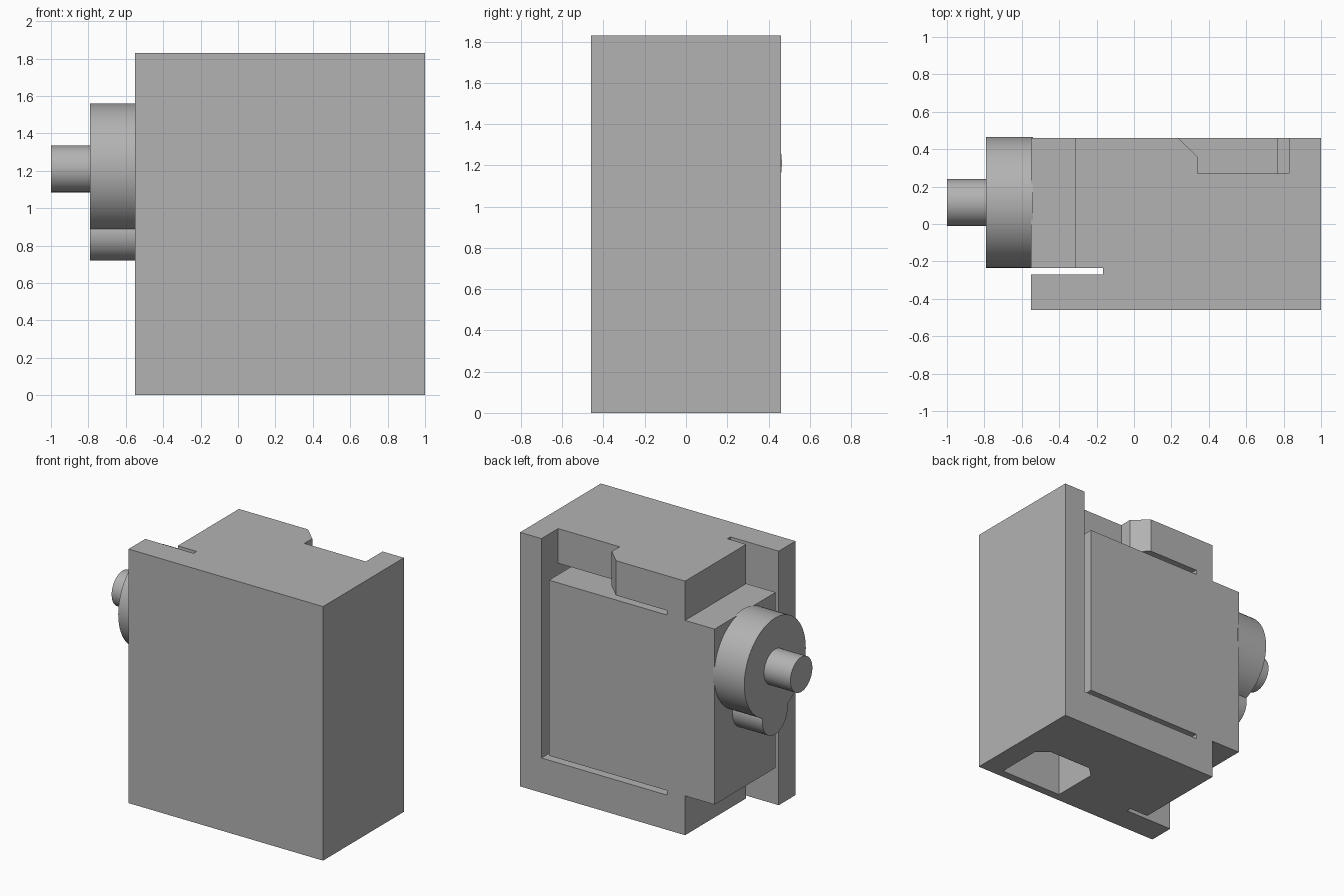
import bpy
import math

old = bpy.data.objects.get("Cube")
if old:
    bpy.data.objects.remove(old, do_unlink=True)

grey = bpy.data.materials.new("plain_grey")
grey.use_nodes = True
COLOUR = (0.45, 0.45, 0.45, 1)
grey.diffuse_color = COLOUR
grey.node_tree.nodes["Principled BSDF"].inputs["Base Color"].default_value = COLOUR


def prism(name, outline, z0, z1):
    """Extrude a counter-clockwise plan outline from z0 to z1."""
    n = len(outline)
    verts = [(x, y, z) for z in (z0, z1) for x, y in outline]
    faces = [tuple(reversed(range(n))), tuple(range(n, 2 * n))]
    faces += [(i, (i + 1) % n, (i + 1) % n + n, i + n) for i in range(n)]
    mesh = bpy.data.meshes.new(name)
    mesh.from_pydata(verts, [], faces)
    mesh.materials.append(grey)
    obj = bpy.data.objects.new(name, mesh)
    bpy.context.collection.objects.link(obj)
    return obj


def box(name, x0, x1, y0, y1, z0, z1):
    return prism(name, [(x0, y0), (x1, y0), (x1, y1), (x0, y1)], z0, z1)


def cut(target, cutter):
    mod = target.modifiers.new("cut", "BOOLEAN")
    mod.operation = "DIFFERENCE"
    mod.solver = "EXACT"
    mod.object = cutter
    bpy.context.view_layer.objects.active = target
    bpy.ops.object.modifier_apply(modifier=mod.name)
    bpy.data.objects.remove(cutter, do_unlink=True)


def disc(name, x0, x1, y, z, radius):
    """Cylinder along x with smooth sides."""
    bpy.ops.mesh.primitive_cylinder_add(
        vertices=64, radius=radius, depth=x1 - x0,
        location=((x0 + x1) / 2, y, z), rotation=(0, math.pi / 2, 0))
    obj = bpy.context.object
    obj.name = name
    obj.data.materials.append(grey)
    bpy.ops.object.shade_smooth_by_angle(angle=math.radians(30))
    return obj


# Housing with a slot behind its front plate
BACK, TOP, SLOT = 0.46, 1.83, -0.235
housing = prism("housing", [
    (-0.55, -0.46), (1, -0.46), (1, BACK), (-0.315, BACK),
    (-0.315, SLOT), (-0.165, SLOT), (-0.165, -0.27), (-0.55, -0.27)], 0, TOP)

# Motor recess, open at the back
cut(housing, box("recess", -0.17, 0.83, -0.23, 0.6, 0.25, 1.58))

# Cable notch in the top wall
cut(housing, prism("notch", [
    (0.34, 0.27), (0.83, 0.27), (0.83, 0.6), (0.09, 0.6), (0.34, 0.36)], 1.5, 2))

# Chamfered pocket in the underside
cut(housing, prism("pocket", [
    (0.335, -0.4), (0.835, -0.4), (0.835, -0.06),
    (0.755, 0.01), (0.41, 0.01), (0.335, -0.06)], -0.1, 0.6))

# Motor body, gear hubs and output shaft
box("motor_body", -0.55, 0.77, SLOT, BACK, 0.283, 1.547)
disc("large_hub", -0.79, -0.54, 0.115, 1.21, 0.35)
disc("small_hub", -0.79, -0.54, 0.115, 0.863, 0.143)
disc("output_shaft", -1.0, -0.78, 0.115, 1.21, 0.125)
